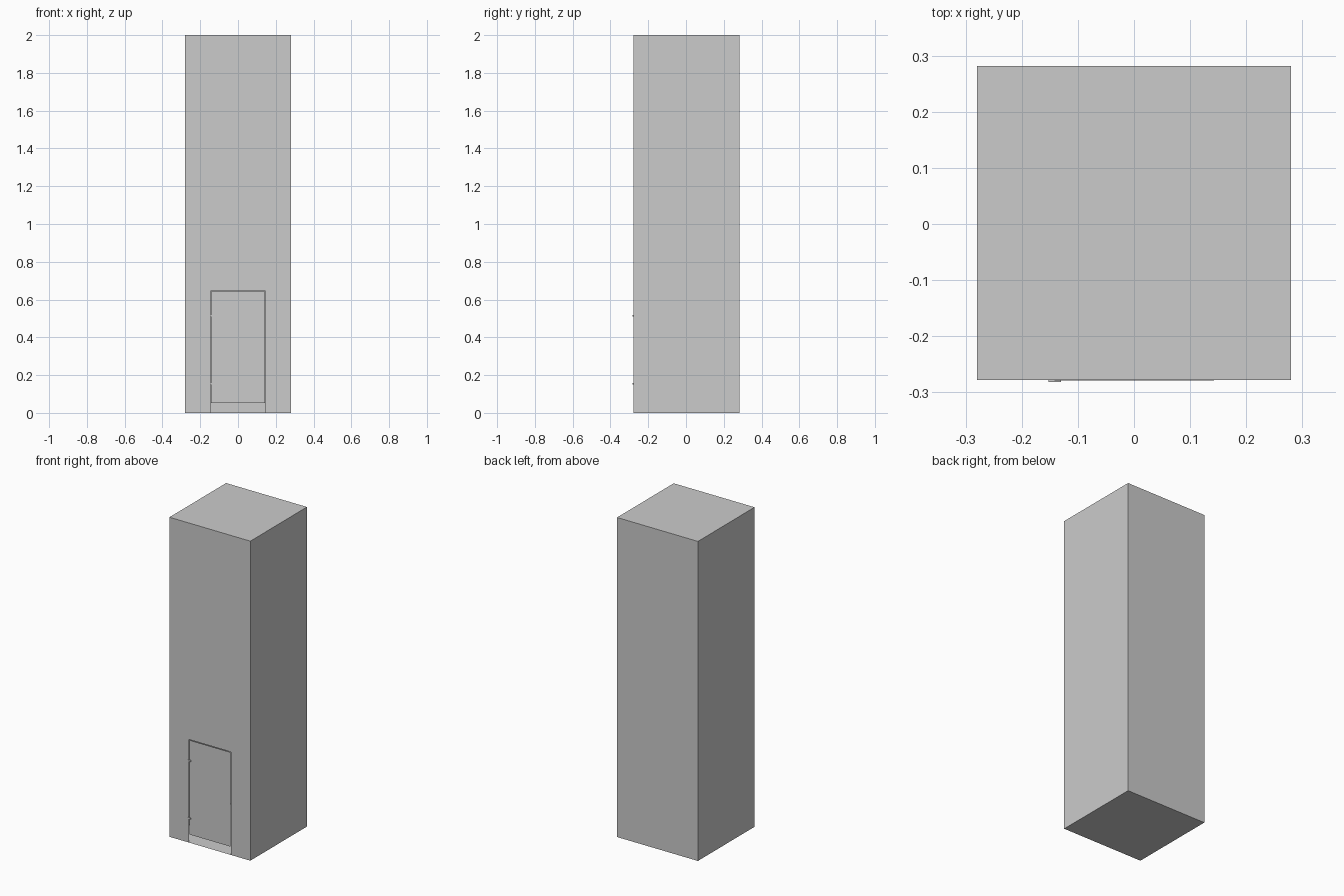
import bpy, bmesh

if "Cube" in bpy.data.objects:
    bpy.data.objects.remove(bpy.data.objects["Cube"])

W, H = 0.28, 2.0            # half width, height
YF, YB = -0.278, 0.282      # front and back planes
DW, DH = 0.146, 0.645       # doorway half width, height


def make_object(name, bm):
    bmesh.ops.recalc_face_normals(bm, faces=bm.faces)
    mesh = bpy.data.meshes.new(name)
    bm.to_mesh(mesh)
    bm.free()
    ob = bpy.data.objects.new(name, mesh)
    bpy.context.collection.objects.link(ob)
    return ob


def box(name, x0, x1, y0, y1, z0, z1):
    bm = bmesh.new()
    bmesh.ops.create_cube(bm, size=1)
    for v in bm.verts:
        v.co = (x1 if v.co.x > 0 else x0,
                y1 if v.co.y > 0 else y0,
                z1 if v.co.z > 0 else z0)
    return make_object(name, bm)


# Tower: hollow thin shell with a doorway cut out of the front wall
bm = bmesh.new()
front = [(-W, 0), (-DW, 0), (-DW, DH), (DW, DH), (DW, 0), (W, 0), (W, H), (-W, H)]
f = [bm.verts.new((x, YF, z)) for x, z in front]
b = [bm.verts.new((x, YB, z)) for x, z in ((-W, 0), (W, 0), (W, H), (-W, H))]
bm.faces.new(f)                                   # front wall
bm.faces.new(b[::-1])                             # back wall
bm.faces.new([f[5], b[1], b[2], f[6]])            # right wall
bm.faces.new([f[7], b[3], b[0], f[0]])            # left wall
bm.faces.new([f[7], f[6], b[2], b[3]])            # roof
bm.faces.new([f[0], b[0], b[1], f[5], f[4], f[1]])  # floor
make_object("tower_shell", bm)

# Door: thin panel with a gap around it and a larger gap at the floor
box("door", -DW + 0.004, DW - 0.003, YF - 0.001, YF + 0.001, 0.052, DH - 0.003)

# Hinges on the left edge of the door
for i, z in enumerate((0.155, 0.515)):
    box(f"hinge_{i + 1}", -0.152, -0.13, YF - 0.004, YF, z - 0.004, z + 0.004)
